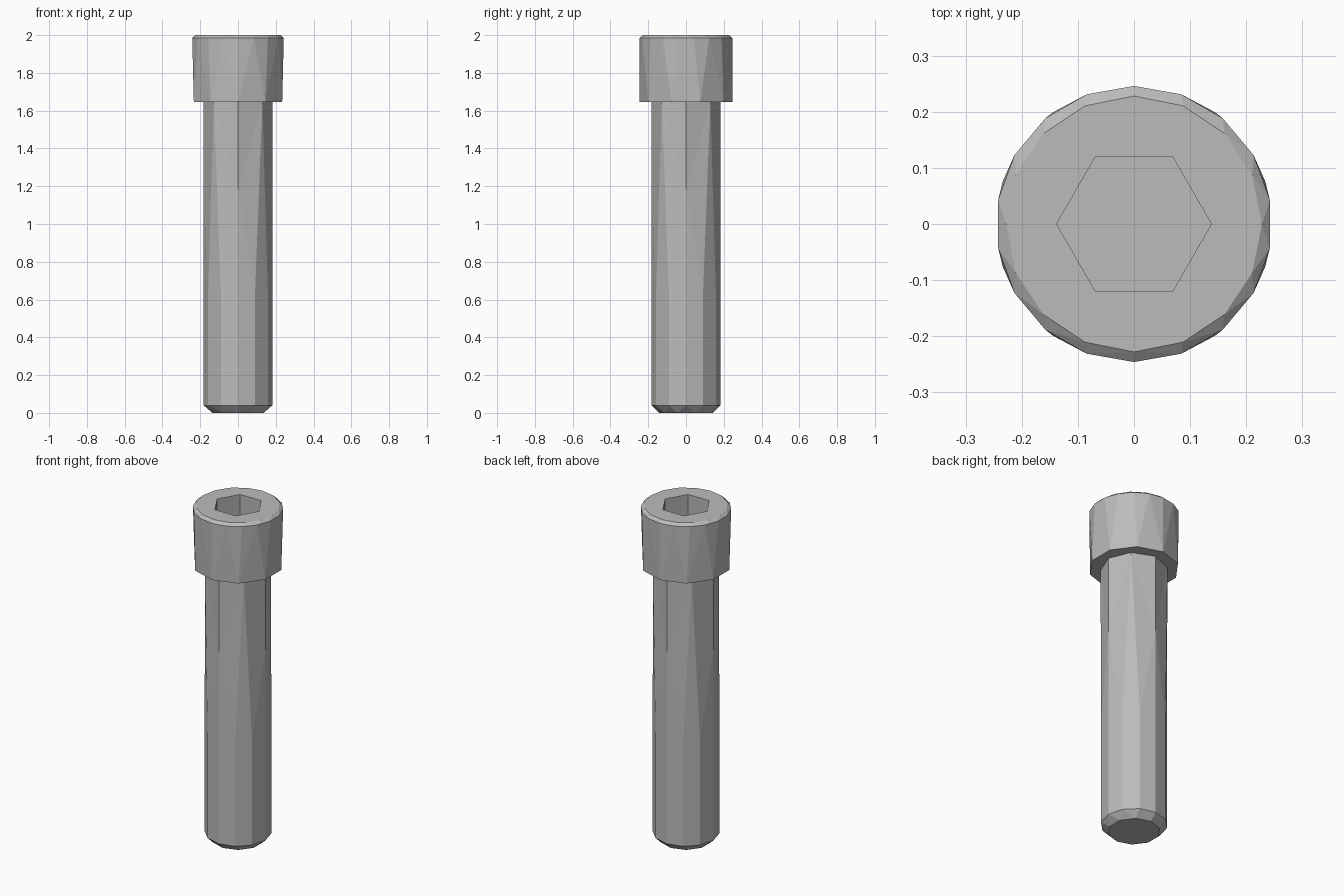
import bpy
import bmesh
from math import sin, cos, pi

if "Cube" in bpy.data.objects:
    bpy.data.objects.remove(bpy.data.objects["Cube"], do_unlink=True)

steel = bpy.data.materials.new("grey_steel")
steel.use_nodes = True
colour = (0.5, 0.5, 0.5, 1)
steel.diffuse_color = colour
steel.node_tree.nodes["Principled BSDF"].inputs["Base Color"].default_value = colour

SHAFT_R, HEAD_R = 0.182, 0.246
HEAD_Z, TOP_Z = 1.645, 2.0


def ring(bm, count, radius, z, half_step=False):
    """Ring of vertices as (angle, vertex), counter-clockwise from above."""
    points = []
    for k in range(count):
        a = 2 * pi * (k + (0.5 if half_step else 0)) / count
        points.append((a, bm.verts.new((radius * cos(a), radius * sin(a), z))))
    return points


def bridge(bm, low, up):
    """Join two rings of any side counts with triangles."""
    low = low + [(low[0][0] + 2 * pi, low[0][1])]
    up = up + [(up[0][0] + 2 * pi, up[0][1])]
    i = j = 0
    while i < len(low) - 1 or j < len(up) - 1:
        step_low = j == len(up) - 1 or (
            i < len(low) - 1
            and low[i][0] + low[i + 1][0] <= up[j][0] + up[j + 1][0])
        if step_low:
            bm.faces.new((low[i][1], low[i + 1][1], up[j][1]))
            i += 1
        else:
            bm.faces.new((low[i][1], up[j + 1][1], up[j][1]))
            j += 1


def finish(bm, name):
    mesh = bpy.data.meshes.new(name)
    bm.to_mesh(mesh)
    bm.free()
    mesh.materials.append(steel)
    obj = bpy.data.objects.new(name, mesh)
    bpy.context.collection.objects.link(obj)


# Head: underside, wall, top chamfer, rim and hexagonal socket
bm = bmesh.new()
head = [
    ring(bm, 8, SHAFT_R, HEAD_Z),
    ring(bm, 10, HEAD_R, HEAD_Z, True),
    ring(bm, 18, HEAD_R, 1.985, True),
    ring(bm, 16, 0.228, TOP_Z),
    ring(bm, 6, 0.138, TOP_Z),
    ring(bm, 6, 0.138, 1.81),
]
for low, up in zip(head, head[1:]):
    bridge(bm, low, up)
bm.faces.new([v for _, v in head[-1]])
finish(bm, "head")

# Shaft: chamfered tip and twelve-sided lower length
bm = bmesh.new()
tip = ring(bm, 10, 0.143, 0, True)
base = ring(bm, 12, SHAFT_R, 0.04)
mid = ring(bm, 12, SHAFT_R, 0.65)
bm.faces.new([v for _, v in reversed(tip)])
bridge(bm, tip, base)
for k in range(12):
    n = (k + 1) % 12
    bm.faces.new((base[k][1], base[n][1], mid[n][1], mid[k][1]))

# Upper shaft: twelve sides blend into eight under the head
top = [v for _, v in ring(bm, 8, SHAFT_R, HEAD_Z)]
ridge = [v for _, v in ring(bm, 4, SHAFT_R, 1.19)]
mid = [v for _, v in mid]
for q in range(4):
    t0, t1, t2 = (top[(2 * q + s) % 8] for s in range(3))
    l0, l1, l2, l3 = (mid[(3 * q + s) % 12] for s in range(4))
    r0, r1 = ridge[q], ridge[(q + 1) % 4]
    for face in ((r0, t1, t0), (r1, t2, t1), (l0, l1, r0), (r0, l1, t1),
                 (l1, l2, t1), (l2, r1, t1), (l2, l3, r1)):
        bm.faces.new(face)
finish(bm, "shaft")
